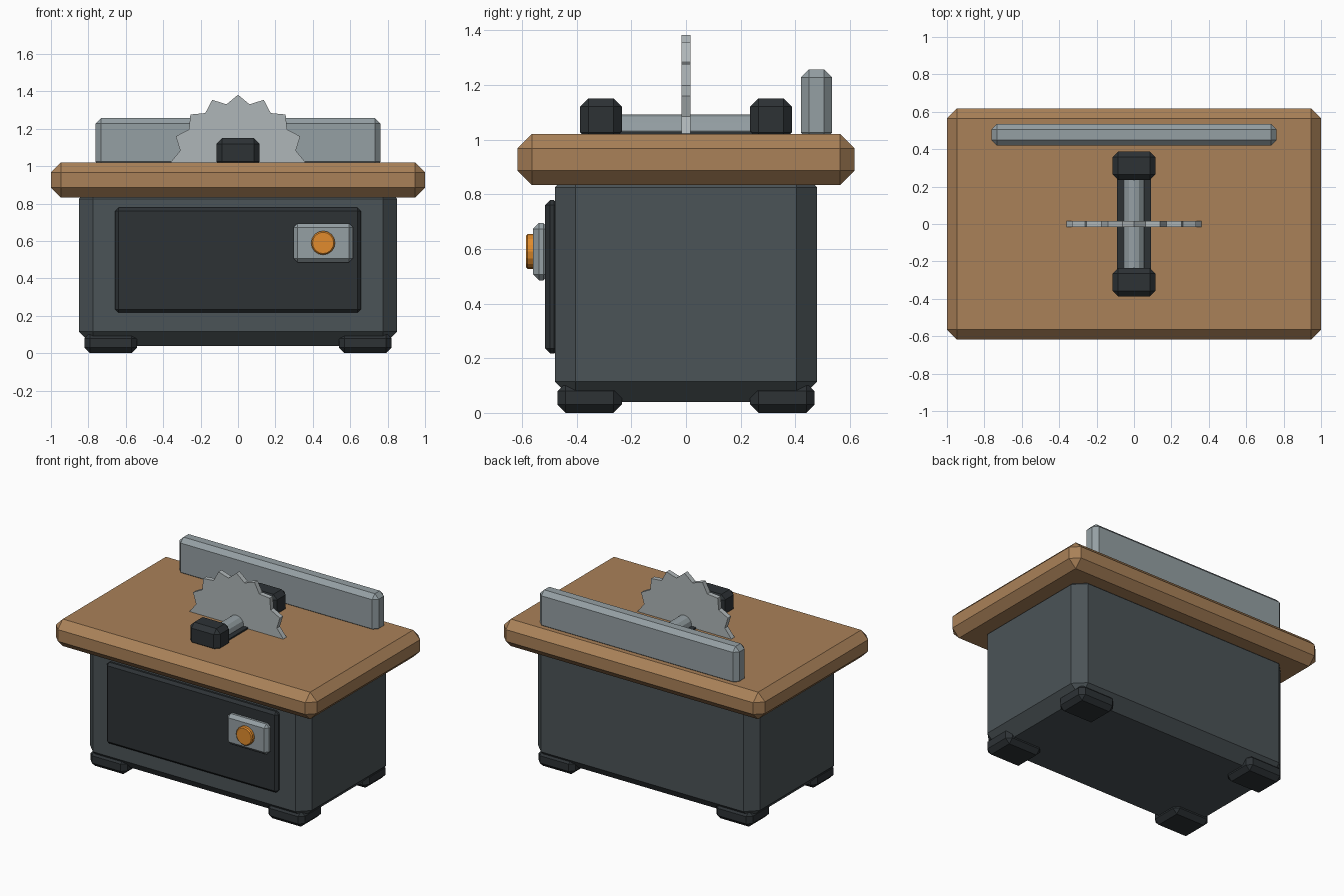
import bpy, bmesh
from math import sin, cos, pi, radians
from mathutils import Matrix

if "Cube" in bpy.data.objects:
    bpy.data.objects.remove(bpy.data.objects["Cube"])


def material(name, rgb):
    m = bpy.data.materials.new(name)
    m.diffuse_color = (*rgb, 1)
    m.use_nodes = True
    m.node_tree.nodes["Principled BSDF"].inputs["Base Color"].default_value = m.diffuse_color
    return m


WOOD = material("wood", (0.40, 0.22, 0.098))
BODY = material("body_grey", (0.07, 0.087, 0.095))
DARK = material("dark", (0.026, 0.032, 0.036))
STEEL = material("steel", (0.30, 0.35, 0.37))
BLADE = material("blade_steel", (0.43, 0.47, 0.48))
ORANGE = material("orange", (0.75, 0.26, 0.026))


def finish(name, bm, mat):
    bmesh.ops.recalc_face_normals(bm, faces=bm.faces)
    me = bpy.data.meshes.new(name)
    bm.to_mesh(me)
    bm.free()
    me.materials.append(mat)
    ob = bpy.data.objects.new(name, me)
    bpy.context.collection.objects.link(ob)
    return ob


def box(name, x, y, z, mat, bevel=0.0):
    """Chamfered box from (min, max) ranges."""
    bm = bmesh.new()
    size = [b - a for a, b in (x, y, z)]
    mid = [(a + b) / 2 for a, b in (x, y, z)]
    bmesh.ops.create_cube(bm, size=1, matrix=Matrix.Translation(mid) @ Matrix.Diagonal((*size, 1)))
    if bevel:
        bmesh.ops.bevel(bm, geom=bm.edges[:], offset=bevel, segments=1, affect='EDGES')
    return finish(name, bm, mat)


def rod(name, x, y, z, radius, sides, mat, bevel=0.0):
    """Cylinder along y, y given as a range."""
    bm = bmesh.new()
    place = Matrix.Translation((x, sum(y) / 2, z)) @ Matrix.Rotation(radians(90), 4, 'X')
    bmesh.ops.create_cone(bm, cap_ends=True, segments=sides, radius1=radius, radius2=radius,
                          depth=y[1] - y[0], matrix=place)
    if bevel:
        rims = [e for e in bm.edges if any(len(f.verts) > 4 for f in e.link_faces)]
        bmesh.ops.bevel(bm, geom=rims, offset=bevel, segments=1, affect='EDGES')
    return finish(name, bm, mat)


# Cabinet and table top
box("cabinet", (-0.85, 0.85), (-0.48, 0.48), (0.04, 0.90), BODY, 0.075)
box("table_top", (-1, 1), (-0.617, 0.617), (0.833, 1.02), WOOD, 0.053)

# Feet
for fx, side in ((-1, "left"), (1, "right")):
    for fy, end in ((-1, "front"), (1, "back")):
        box(f"foot_{end}_{side}", sorted((fx * 0.54, fx * 0.82)),
            sorted((fy * 0.235, fy * 0.47)), (0, 0.11), DARK, 0.03)

# Front panel, switch plate and button
box("front_panel", (-0.657, 0.657), (-0.515, -0.465), (0.217, 0.778), DARK, 0.018)
box("switch_plate", (0.297, 0.615), (-0.56, -0.50), (0.485, 0.695), STEEL, 0.022)
rod("switch_button", 0.455, (-0.586, -0.545), 0.59, 0.064, 16, ORANGE, 0.007)

# Slot insert, shaft and bearing blocks
box("slot_insert", (-0.09, 0.09), (-0.30, 0.30), (1.0, 1.03), DARK)
rod("shaft", 0, (-0.30, 0.30), 1.035, 0.056, 12, STEEL)
for fy, end in ((-1, "front"), (1, "back")):
    box(f"bearing_block_{end}", (-0.115, 0.115), sorted((fy * 0.235, fy * 0.387)),
        (0.995, 1.15), DARK, 0.03)

# Saw blade: star profile extruded along y
bm = bmesh.new()
teeth = 16
ring = []
for i in range(teeth * 2):
    r = 0.315 if i % 2 else 0.36
    a = i * pi / teeth
    ring.append(bm.verts.new((r * sin(a), -0.017, 1.022 + r * cos(a))))
face = bm.faces.new(ring)
ext = bmesh.ops.extrude_face_region(bm, geom=[face], use_keep_orig=True)
bmesh.ops.translate(bm, vec=(0, 0.034, 0),
                    verts=[v for v in ext["geom"] if isinstance(v, bmesh.types.BMVert)])
finish("saw_blade", bm, BLADE)

# Rip fence
box("fence", (-0.763, 0.763), (0.42, 0.535), (0.995, 1.257), STEEL, 0.03)
